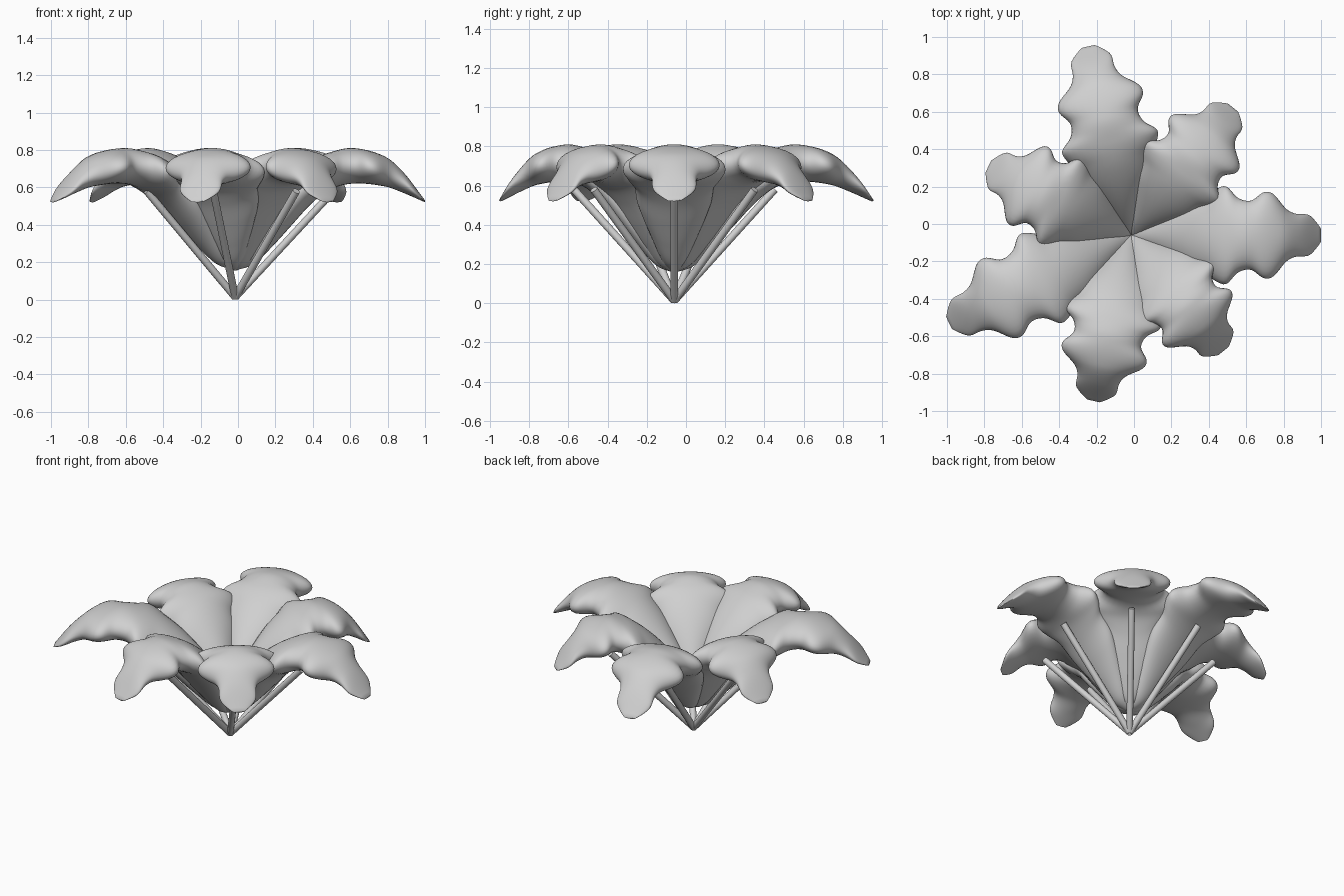
import bpy, bmesh, math
from mathutils import Vector, Matrix

if "Cube" in bpy.data.objects:
    bpy.data.objects.remove(bpy.data.objects["Cube"])

CENTRE = Vector((-0.015, -0.06, 0))
REACH = [1.0, 0.86, 1.02, 0.835, 1.065, 0.895, 0.78]   # radial stretch of each petal

# Petal along its radius: height of the ridge, height of the keel, half width
RIDGE = [(0, .34), (.1, .47), (.2, .58), (.3, .67), (.4, .74), (.5, .785),
         (.63, .81), (.8, .765), (.9, .68), (1.015, .53)]
KEEL = [(0, .155), (.1, .19), (.2, .285), (.3, .395), (.4, .505), (.5, .585),
        (.63, .62), (.8, .605), (.9, .57), (1.015, .52)]
OUTLINE = [(0, .06), (.1, .095), (.2, .145), (.3, .19), (.4, .21), (.46, .25), (.51, .26),
           (.57, .2), (.64, .185), (.71, .23), (.76, .22), (.83, .14), (.88, .115),
           (.95, .108), (.99, .07), (1.015, .035)]

mat = bpy.data.materials.new("plain grey")
mat.use_nodes = True
grey = (0.63, 0.63, 0.63, 1)
mat.diffuse_color = grey
next(n for n in mat.node_tree.nodes if n.type == 'BSDF_PRINCIPLED').inputs["Base Color"].default_value = grey


def smooth_lookup(points, x):
    """Cubic interpolation through a list of (x, value) points."""
    n = len(points)
    i = max(k for k in range(n - 1) if points[k][0] <= x or k == 0)

    def slope(k):
        a, b = points[max(k - 1, 0)], points[min(k + 1, n - 1)]
        return (b[1] - a[1]) / (b[0] - a[0])
    (x0, y0), (x1, y1) = points[i], points[i + 1]
    w = x1 - x0
    t = (x - x0) / w
    h = t * t * (3 - 2 * t)
    return (y0 * (1 - h) + y1 * h + w * slope(i) * t * (1 - t) ** 2
            - w * slope(i + 1) * t * t * (1 - t))


def finish(bm, name):
    bmesh.ops.recalc_face_normals(bm, faces=bm.faces)
    mesh = bpy.data.meshes.new(name)
    bm.to_mesh(mesh)
    bm.free()
    mesh.materials.append(mat)
    obj = bpy.data.objects.new(name, mesh)
    bpy.context.collection.objects.link(obj)
    bpy.ops.object.select_all(action='DESELECT')
    obj.select_set(True)
    bpy.context.view_layer.objects.active = obj
    bpy.ops.object.shade_smooth_by_angle(angle=math.radians(60))


def petal(index, angle, reach, rows=72, sides=32):
    """Plump lobed petal: oval sections lofted from the centre to the tip."""
    bm = bmesh.new()
    turn = Matrix.Translation(CENTRE) @ Matrix.Rotation(angle, 4, 'Z')
    rings = []
    for i in range(rows + 1):
        r = RIDGE[-1][0] * i / rows
        half, top, low = (smooth_lookup(p, r) for p in (OUTLINE, RIDGE, KEEL))
        ring = []
        for j in range(sides):
            a = math.tau * j / sides
            z = (top + low) / 2 + (top - low) / 2 * math.sin(a)
            ring.append(bm.verts.new(turn @ Vector((r * reach, half * math.cos(a), z))))
        rings.append(ring)
    for a, b in zip(rings, rings[1:]):
        for j in range(sides):
            k = (j + 1) % sides
            bm.faces.new((a[j], b[j], b[k], a[k]))
    bm.faces.new(rings[0])
    bm.faces.new(rings[-1])
    finish(bm, f"petal_{index}")


def stem(index, angle):
    """Thin straight rod from the foot to below the petal."""
    foot = CENTRE + Vector((0, 0, .013))
    end = CENTRE + Vector((.525 * math.cos(angle), .525 * math.sin(angle), .58))
    axis = end - foot
    place = Matrix.Translation((foot + end) / 2) @ axis.to_track_quat('Z', 'Y').to_matrix().to_4x4()
    bm = bmesh.new()
    bmesh.ops.create_cone(bm, cap_ends=True, segments=16, radius1=.02, radius2=.02,
                          depth=axis.length, matrix=place)
    finish(bm, f"stem_{index}")


for n, reach in enumerate(REACH):
    angle = math.tau * n / len(REACH)
    petal(n + 1, angle, reach)
    stem(n + 1, angle)
